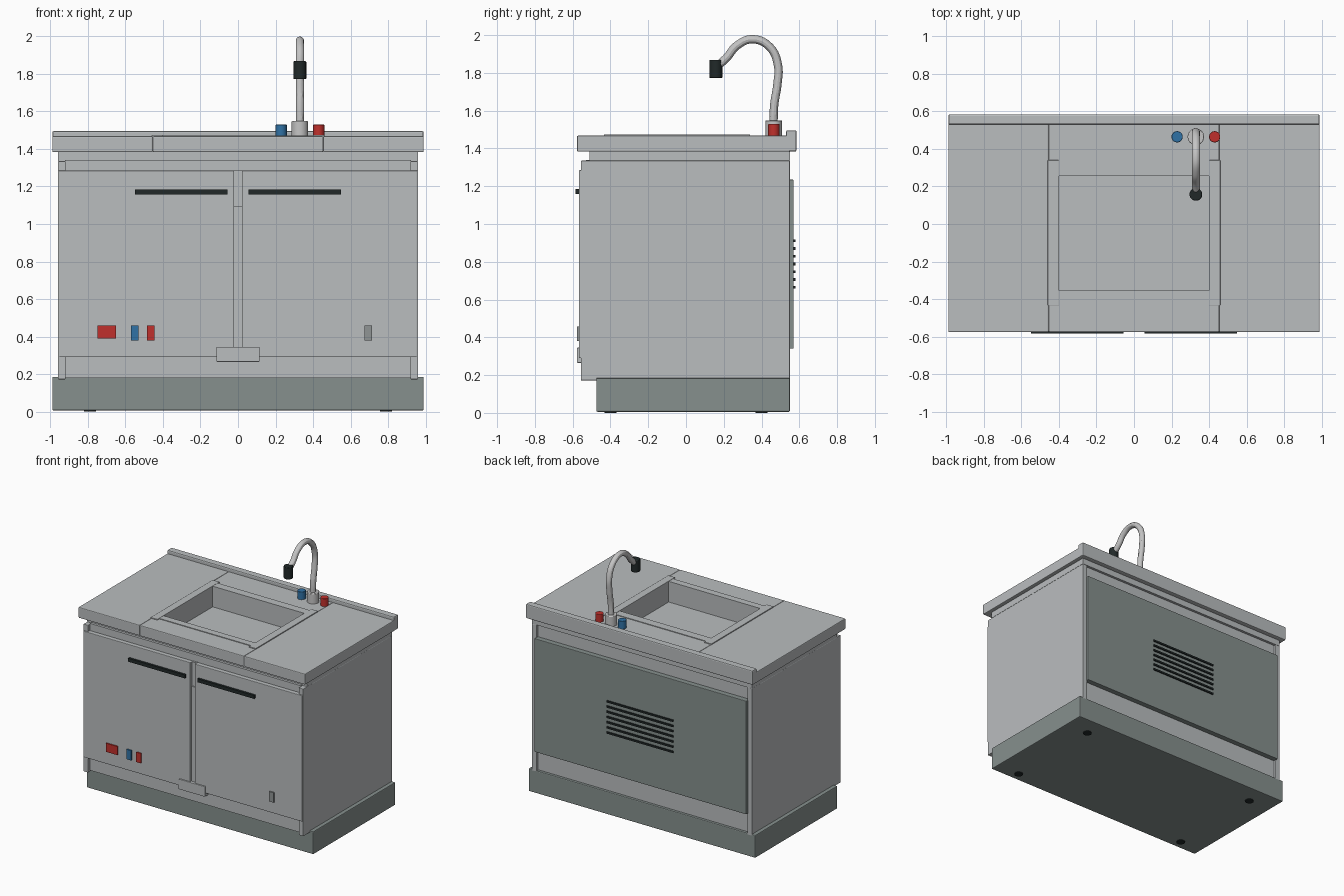
import bpy
from mathutils import Vector

cube = bpy.data.objects.get("Cube")
if cube:
    bpy.data.objects.remove(cube, do_unlink=True)


def material(name, rgb):
    m = bpy.data.materials.new(name)
    m.use_nodes = True
    m.diffuse_color = (*rgb, 1)
    m.node_tree.nodes["Principled BSDF"].inputs["Base Color"].default_value = (*rgb, 1)
    return m


STEEL = material("light steel", (0.49, 0.51, 0.52))
PIPE = material("faucet metal", (0.56, 0.56, 0.56))
GREY = material("plinth grey", (0.24, 0.28, 0.27))
TAG = material("tag grey", (0.28, 0.30, 0.30))
DARK = material("near black", (0.015, 0.022, 0.022))
RED = material("red", (0.53, 0.03, 0.025))
BLUE = material("blue", (0.03, 0.17, 0.38))


def finish(ob, name, mat, bevel=0.0):
    ob.name = name
    ob.data.materials.append(mat)
    if bevel:
        mod = ob.modifiers.new("soft edge", "BEVEL")
        mod.width = bevel
        mod.segments = 2
    return ob


def box(name, x, y, z, mat=STEEL, bevel=0.0):
    """Box between pairs of limits."""
    lo, hi = (Vector(p) for p in zip(x, y, z))
    bpy.ops.mesh.primitive_cube_add(size=1, location=(lo + hi) / 2)
    ob = bpy.context.object
    ob.data.transform(ob.matrix_world.to_3x3().to_4x4())
    for v in ob.data.vertices:
        v.co = v.co * (hi - lo)
    return finish(ob, name, mat, bevel)


def mirrored_boxes(name, x, y, z, mat=STEEL, bevel=0.0):
    box("left_" + name, x, y, z, mat, bevel)
    box("right_" + name, (-x[1], -x[0]), y, z, mat, bevel)


def cylinder(name, x, y, z, r, mat, bevel=0.0):
    bpy.ops.mesh.primitive_cylinder_add(vertices=32, radius=r, depth=z[1] - z[0],
                                        location=(x, y, sum(z) / 2))
    ob = finish(bpy.context.object, name, mat, bevel)
    bpy.ops.object.shade_smooth_by_angle()
    return ob


# Plinth and levelling feet
box("plinth", (-.99, .99), (-.475, .55), (.006, .185), GREY, .006)
for i, (x, y) in enumerate([(-.79, -.4), (.79, -.4), (-.79, .4), (.79, .4)]):
    cylinder(f"foot_{i + 1}", x, y, (0, .02), .032, DARK)

# Cabinet body
box("cabinet_core", (-.93, .93), (-.53, .53), (.18, 1.28))
mirrored_boxes("side_panel", (.92, .96), (-.557, .55), (.172, 1.335), STEEL, .003)
box("front_upper_rail", (-.92, .92), (-.53, -.49), (1.27, 1.34))
box("back_upper_rail", (-.92, .92), (.49, .53), (1.27, 1.34))
box("front_top_frame", (-.96, .96), (-.51, -.47), (1.335, 1.39))
box("back_top_frame", (-.96, .96), (.51, .55), (1.335, 1.39))
mirrored_boxes("top_frame", (.92, .96), (-.51, .55), (1.335, 1.39))

# Doors, handles and the strip between them
mirrored_boxes("door", (.02, .955), (-.567, -.53), (.29, 1.285), STEEL, .004)
mirrored_boxes("handle", (.055, .55), (-.585, -.56), (1.158, 1.185), DARK)
box("centre_strip", (-.02, .02), (-.553, -.52), (.29, 1.095))
box("centre_strip_top", (-.02, .02), (-.545, -.52), (1.095, 1.285))
box("door_stop", (-.115, .115), (-.577, -.53), (.265, .345), STEEL, .003)

# Small tags on the doors
for name, x0, x1, z0, mat in [("red_plate", -.75, -.65, .39, RED),
                              ("blue_tag", -.57, -.53, .38, BLUE),
                              ("red_tag", -.485, -.445, .38, RED),
                              ("grey_tag", .675, .715, .38, TAG)]:
    box(name, (x0, x1), (-.577, -.565), (z0, .458), mat)

# Back panel with ventilation slots
box("back_panel", (-.925, .925), (.525, .57), (.34, 1.235), GREY, .004)
for i in range(7):
    z = .665 + i * .041
    box(f"vent_slot_{i + 1}", (-.29, .29), (.565, .579), (z - .007, z + .007), DARK)

# Worktop in sections around the sink opening
TOP = (1.383, 1.468)
mirrored_boxes("worktop", (.455, .99), (-.577, .55), TOP, STEEL, .006)
box("front_worktop", (-.455, .455), (-.577, -.355), TOP, STEEL, .006)
box("back_worktop", (-.455, .455), (.255, .55), TOP, STEEL, .006)
mirrored_boxes("sink_bridge", (.40, .457), (-.36, .26), (1.383, 1.466))
box("backsplash", (-.99, .99), (.53, .585), (1.383, 1.496), STEEL, .008)

# Raised sink rim
mirrored_boxes("sink_rim", (.40, .46), (-.435, .34), (1.46, 1.475), STEEL, .002)
box("front_sink_rim", (-.40, .40), (-.41, -.355), (1.46, 1.473))
box("back_sink_rim", (-.40, .40), (.255, .32), (1.46, 1.473))

# Sink basin
box("basin_floor", (-.42, .42), (-.375, .275), (1.285, 1.31))
mirrored_boxes("basin_wall", (.40, .42), (-.375, .275), (1.3, 1.46))
box("front_basin_wall", (-.40, .40), (-.375, -.355), (1.3, 1.46))
box("back_basin_wall", (-.40, .40), (.255, .275), (1.3, 1.46))

# Faucet base and taps
FX, FY = .33, .465
cylinder("faucet_base", FX, FY, (1.46, 1.548), .044, PIPE, .004)
cylinder("hot_tap", FX + .1, FY, (1.46, 1.53), .03, RED, .003)
cylinder("cold_tap", FX - .1, FY, (1.46, 1.53), .03, BLUE, .003)

# Curved faucet pipe
path = [(.463, 1.53), (.467, 1.63), (.484, 1.74), (.487, 1.84), (.445, 1.935),
        (.355, 1.978), (.27, 1.945), (.215, 1.88), (.165, 1.835)]
curve = bpy.data.curves.new("faucet_pipe", "CURVE")
curve.dimensions = "3D"
curve.bevel_depth = .022
curve.bevel_resolution = 4
curve.use_fill_caps = True
spline = curve.splines.new("BEZIER")
spline.resolution_u = 8
spline.bezier_points.add(len(path) - 1)
for p, (y, z) in zip(spline.bezier_points, path):
    p.co = (FX, y, z)
    p.handle_left_type = p.handle_right_type = "AUTO"
pipe = bpy.data.objects.new("faucet_pipe", curve)
bpy.context.collection.objects.link(pipe)
bpy.ops.object.select_all(action="DESELECT")
pipe.select_set(True)
bpy.context.view_layer.objects.active = pipe
bpy.ops.object.convert(target="MESH")
finish(bpy.context.object, "faucet_pipe", PIPE)
bpy.ops.object.shade_smooth_by_angle()

# Spray nozzle
cylinder("nozzle", FX, .158, (1.772, 1.868), .034, DARK, .004)
